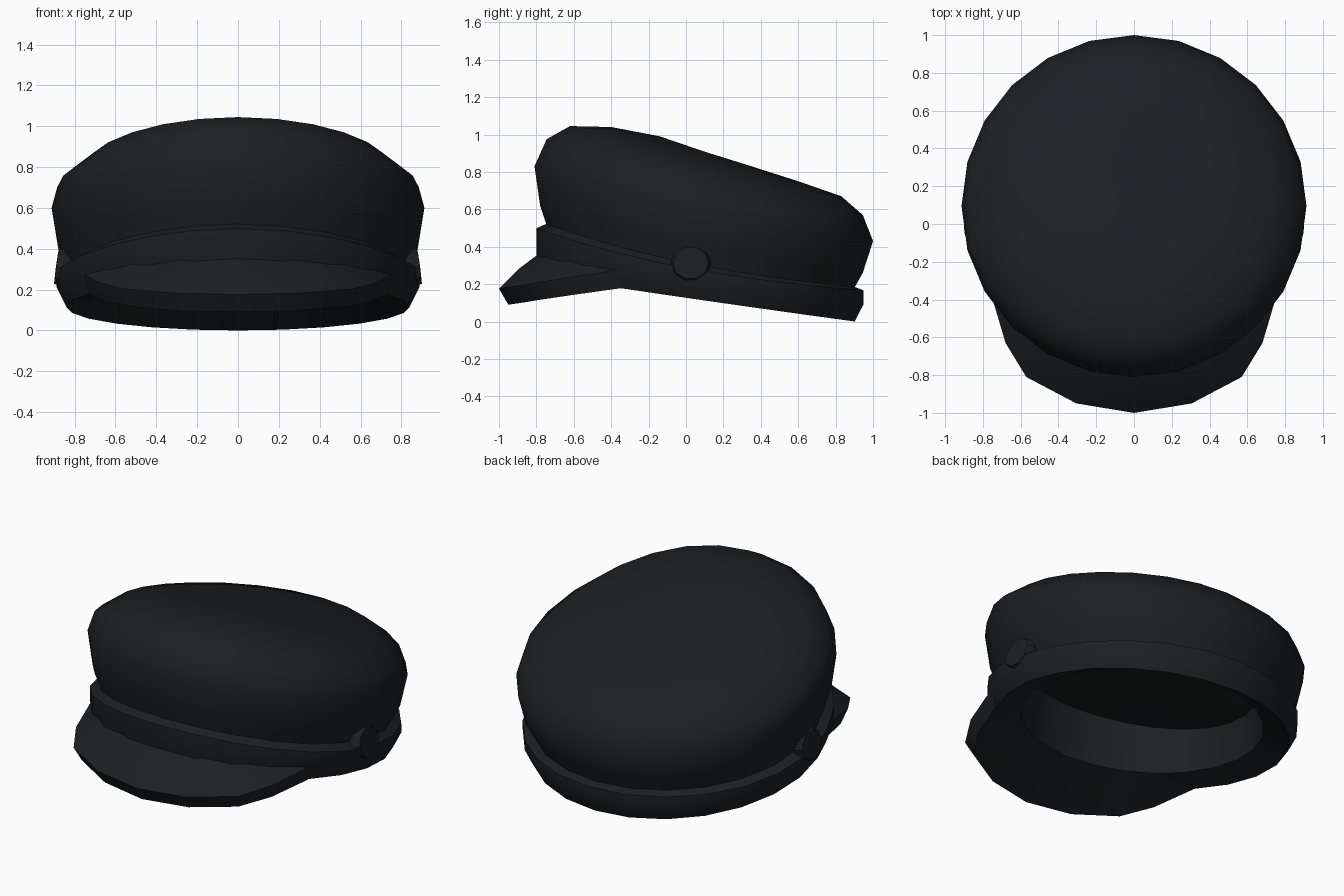
import bpy, bmesh
from math import sin, cos, pi, radians

if "Cube" in bpy.data.objects:
    bpy.data.objects.remove(bpy.data.objects["Cube"])

N = 24
mat = bpy.data.materials.new("dark_cloth")
mat.diffuse_color = (0.012, 0.0145, 0.016, 1)
mat.use_nodes = True
mat.node_tree.nodes["Principled BSDF"].inputs["Base Color"].default_value = mat.diffuse_color


def build(name, rows, closed=True, cap=None, angle=40):
    """Loft quads between rows of points; optionally fan the last row to a point."""
    bm = bmesh.new()
    vs = [[bm.verts.new(p) for p in r] for r in rows]
    n = len(rows[0])
    for a, b in zip(vs, vs[1:]):
        for i in range(n if closed else n - 1):
            j = (i + 1) % n
            bm.faces.new((a[i], a[j], b[j], b[i]))
    if cap:
        c = bm.verts.new(cap)
        for i in range(n):
            bm.faces.new((vs[-1][i], vs[-1][(i + 1) % n], c))
    bmesh.ops.remove_doubles(bm, verts=bm.verts, dist=0.0005)
    bmesh.ops.recalc_face_normals(bm, faces=bm.faces)
    me = bpy.data.meshes.new(name)
    bm.to_mesh(me)
    bm.free()
    ob = bpy.data.objects.new(name, me)
    bpy.context.collection.objects.link(ob)
    me.materials.append(mat)
    bpy.ops.object.select_all(action='DESELECT')
    ob.select_set(True)
    bpy.context.view_layer.objects.active = ob
    bpy.ops.object.shade_smooth_by_angle(angle=radians(angle))
    return ob


# Crown: tilted rings (front y, front z, back y, back z, half width, side sag)
def crown_ring(fy, fz, by, bz, rx, sag):
    pts = []
    for i in range(N):
        a = 2 * pi * i / N
        c = cos(a)                      # 1 at front, -1 at back
        y = (fy + by) / 2 + c * (fy - by) / 2
        z = (fz + bz) / 2 + c * (fz - bz) / 2 + sag * (1 - c * c)
        pts.append((rx * sin(a), y, z))
    return pts


crown = [
    (-0.74, 0.48, 0.89, 0.13, 0.83, -0.04),
    (-0.75, 0.53, 0.90, 0.18, 0.84, -0.04),
    (-0.78, 0.62, 0.945, 0.26, 0.88, -0.04),
    (-0.81, 0.83, 1.0, 0.43, 0.913, -0.03),
    (-0.745, 0.975, 0.945, 0.57, 0.885, -0.07),
    (-0.62, 1.045, 0.83, 0.67, 0.735, -0.04),
    (-0.40, 1.04, 0.60, 0.75, 0.50, -0.02),
    (-0.14, 0.99, 0.35, 0.83, 0.25, -0.005),
]
build("crown", [crown_ring(*r) for r in crown], cap=(0, 0.1, 0.908), angle=60)


# Band: outer wall, bottom rim, inner wall and lining ceiling
def top_z(y):
    return 0.286 - 0.187 * y + 0.083 * y * y - 0.02 * y ** 3


def bottom_z(y):
    return 0.127 - 0.145 * y + 0.005 * y * y


def lip_z(y):
    return bottom_z(y) + 0.05 + 0.04 * y


def band_ring(k, height):
    pts = []
    for i in range(N):
        a = 2 * pi * i / N
        y = 0.075 - 0.875 * k * cos(a)
        pts.append((0.89 * k * sin(a), y, height(y)))
    return pts


band = [
    (0.94, lambda y: top_z(y) + 0.03 - 0.015 * y),
    (1, top_z),
    (1, lambda y: bottom_z(y) + 0.10),
    (0.945, bottom_z),
    (0.78, lip_z),
    (0.74, lambda y: top_z(y) + 0.13),
]
build("band", [band_ring(*r) for r in band], cap=(0, 0.075, 0.43), angle=30)

# Visor: half outlines from the centre to the side, mirrored
angles = [radians(a) for a in (0, 18, 36, 48, 60)]
edge_top = [(0, -1.0, .176), (.305, -.95, .183), (.57, -.81, .205), (.68, -.63, .235), (.76, -.36, .277)]
edge_low = [(0, -.95, .09), (.29, -.90, .097), (.54, -.77, .118), (.65, -.60, .143), (.73, -.35, .178)]


def arc(k, zs=None):
    pts = []
    for i, a in enumerate(angles):
        y = 0.075 - 0.875 * k * cos(a)
        pts.append((0.89 * k * sin(a), y, zs[i] if zs else lip_z(y)))
    return pts


root = arc(0.98, (.365, .355, .33, .305, .277))
middle = [tuple((p + q) / 2 for p, q in zip(a, b)) for a, b in zip(root, edge_top)]
middle = [(x, y, z + 0.014 * (1 - i / 4)) for i, (x, y, z) in enumerate(middle)]


def mirrored(half):
    return [(-x, y, z) for x, y, z in half[:0:-1]] + half


build("visor", [mirrored(r) for r in (root, middle, edge_top, edge_low, arc(0.78))],
      closed=False, angle=35)

# Side buttons: ten-sided, slightly tapered
for side, name in ((1, "button_right"), (-1, "button_left")):
    rows = []
    for x, r in ((0.79, 0.10), (0.85, 0.11), (0.89, 0.095)):
        rows.append([(side * (x - 0.12 * r * sin(2 * pi * i / 10)),
                      0.025 + r * cos(2 * pi * i / 10),
                      0.312 + 0.92 * r * sin(2 * pi * i / 10)) for i in range(10)])
    build(name, rows, cap=(side * 0.892, 0.025, 0.312), angle=25)
